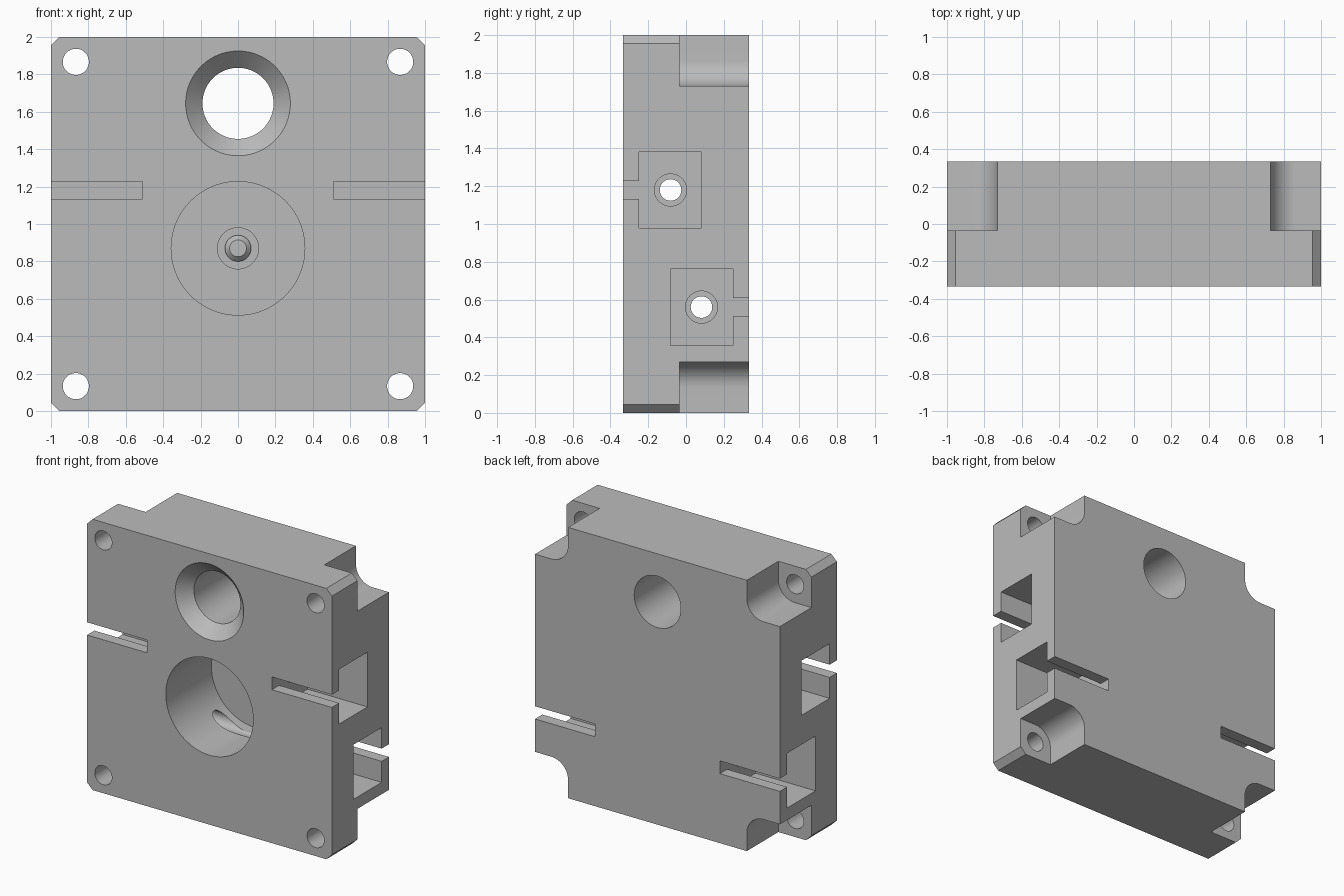
import bpy, bmesh, math
from mathutils import Vector

if "Cube" in bpy.data.objects:
    bpy.data.objects.remove(bpy.data.objects["Cube"], do_unlink=True)

HALF_DEPTH = 0.333
grey = bpy.data.materials.new("light_grey")
grey.use_nodes = True
grey.diffuse_color = (0.5, 0.5, 0.5, 1)
grey.node_tree.nodes["Principled BSDF"].inputs["Base Color"].default_value = (0.5, 0.5, 0.5, 1)


def finish(name, bm):
    bmesh.ops.recalc_face_normals(bm, faces=bm.faces)
    mesh = bpy.data.meshes.new(name)
    bm.to_mesh(mesh)
    bm.free()
    mesh.materials.append(grey)
    obj = bpy.data.objects.new(name, mesh)
    bpy.context.collection.objects.link(obj)
    return obj


def prism(name, profile, axis, start, end):
    """Extrude a profile along x (points are y, z) or along y (points are x, z)."""
    bm = bmesh.new()
    place = (lambda a, b: (start, a, b)) if axis == "x" else (lambda a, b: (a, start, b))
    face = bm.faces.new([bm.verts.new(place(a, b)) for a, b in profile])
    ext = bmesh.ops.extrude_face_region(bm, geom=[face])
    shift = Vector((end - start, 0, 0)) if axis == "x" else Vector((0, end - start, 0))
    bmesh.ops.translate(bm, vec=shift, verts=[v for v in ext["geom"] if isinstance(v, bmesh.types.BMVert)])
    return finish(name, bm)


def circle(a, b, r, n=64):
    return [(a + r * math.cos(math.tau * i / n), b + r * math.sin(math.tau * i / n)) for i in range(n)]


def turned(name, z, rings, n=64):
    """Stack of circles (y, radius) around the y axis at height z."""
    bm = bmesh.new()
    loops = [[bm.verts.new((a, y, b)) for a, b in circle(0, z, r, n)] for y, r in rings]
    for low, high in zip(loops, loops[1:]):
        for i in range(n):
            j = (i + 1) % n
            bm.faces.new((low[i], low[j], high[j], high[i]))
    bm.faces.new(loops[0])
    bm.faces.new(loops[-1])
    return finish(name, bm)


def shade(obj):
    bpy.ops.object.select_all(action="DESELECT")
    obj.select_set(True)
    bpy.context.view_layer.objects.active = obj
    bpy.ops.object.shade_smooth_by_angle(angle=math.radians(25))


# Block with chamfered corners
c = 0.045
outline = [(-1 + c, 0), (1 - c, 0), (1, c), (1, 2 - c), (1 - c, 2), (-1 + c, 2), (-1, 2 - c), (-1, c)]
block = prism("housing_block", outline, "y", -HALF_DEPTH, HALF_DEPTH)
cutters = []

# Corner screw holes and the rounded clearances behind them
hole, r = 0.867, 0.137
for sx in (-1, 1):
    for sz in (-1, 1):
        arc = [(hole - r * math.cos(t), hole - r * math.sin(t))
               for t in (math.pi / 2 * i / 16 for i in range(17))]
        notch = [(1.1, hole - r), (1.1, 1.1), (hole - r, 1.1)] + arc
        cutters.append(prism("corner_notch", [(sx * a, 1 + sz * b) for a, b in notch], "y", -0.035, 0.5))
        cutters.append(prism("screw_hole", circle(sx * hole, 1 + sz * hole, 0.07, 48), "y", -0.5, 0.2))

# Countersunk upper hole
flare = 0.28 - 0.19
cutters.append(turned("upper_hole", 1.645, [(-HALF_DEPTH - 0.05, 0.28 + 0.05),
                                            (-HALF_DEPTH + flare, 0.19), (0.5, 0.19)], 96))

# Large blind bore with a small recess in its floor
cutters.append(turned("main_bore", 0.87, [(-0.5, 0.357), (0.2, 0.357), (0.2, 0.11), (0.25, 0.11)], 96))

# Side pockets with slots, joined by stepped cross holes
for s, z in ((1, 1.18), (-1, 0.56)):
    y = -0.082 * s
    pocket = [(-0.5, -0.047), (-0.248, -0.047), (-0.248, -0.202), (0.083, -0.202),
              (0.083, 0.202), (-0.248, 0.202), (-0.248, 0.047), (-0.5, 0.047)]
    for sx in (-1, 1):
        cutters.append(prism("side_pocket", [(s * a, z + b) for a, b in pocket], "x", sx * 0.51, sx * 1.1))
        cutters.append(prism("counterbore", circle(y, z, 0.085, 48), "x", sx * 0.4, sx * 0.6))
    cutters.append(prism("cross_hole", circle(y, z, 0.057, 48), "x", -0.7, 0.7))

# Cut everything out of the block
bpy.context.view_layer.objects.active = block
for cutter in cutters:
    mod = block.modifiers.new("cut", "BOOLEAN")
    mod.operation, mod.solver, mod.object = "DIFFERENCE", "EXACT", cutter
    bpy.ops.object.modifier_apply(modifier=mod.name)
    bpy.data.objects.remove(cutter, do_unlink=True)
shade(block)

# Chamfered pin in the bore floor
shade(turned("center_pin", 0.87, [(0.27, 0.07), (0.225, 0.07), (0.2, 0.045)], 48))
